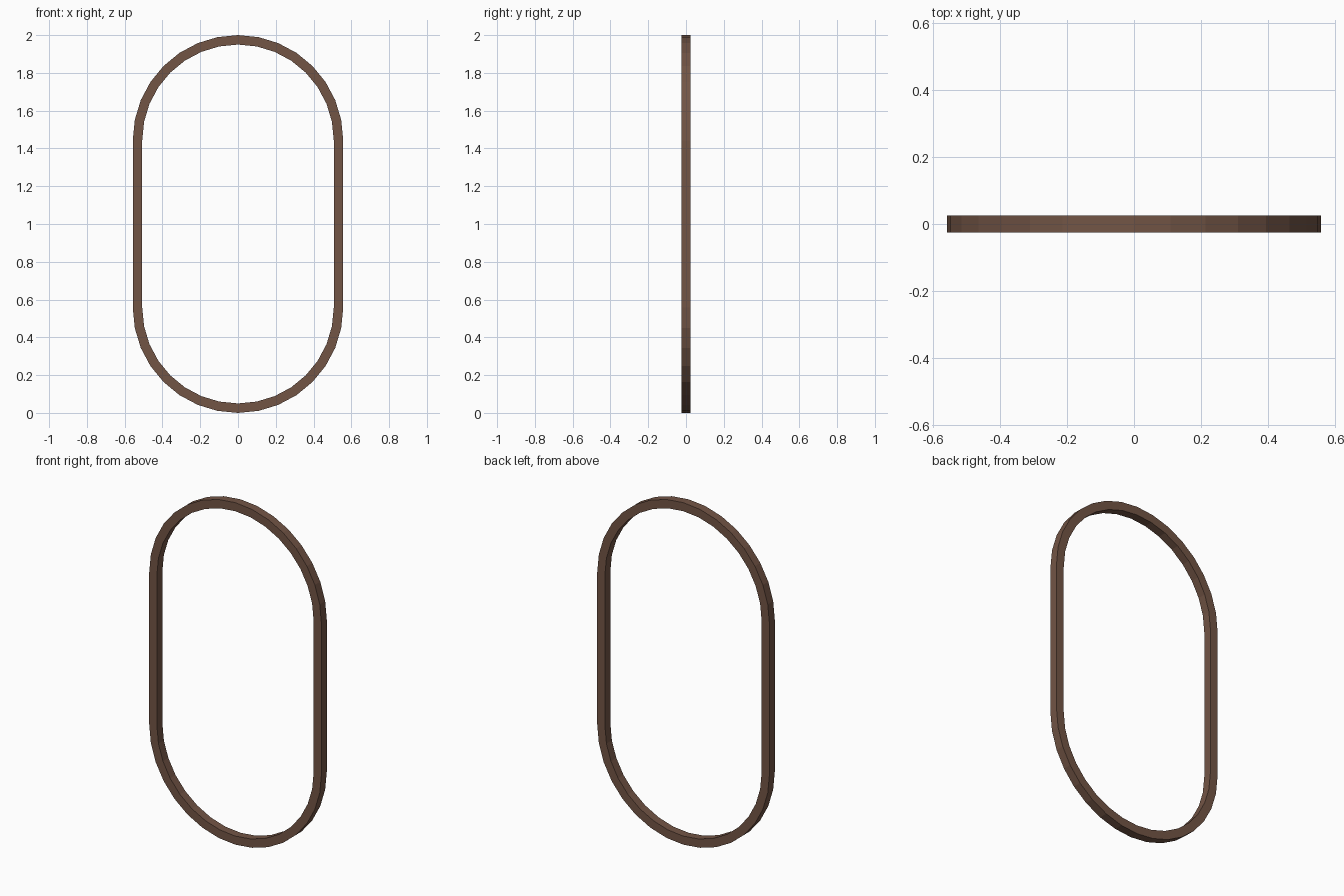
import bpy, bmesh, math

if "Cube" in bpy.data.objects:
    bpy.data.objects.remove(bpy.data.objects["Cube"])

R, BAR, H, DEPTH, SEG = 0.557, 0.05, 2.0, 0.05, 16


def stadium(r, y):
    """Points of a stadium outline with end radius r."""
    pts = []
    for start, zc in ((0, H - R), (math.pi, R)):
        for i in range(SEG + 1):
            a = start + math.pi * i / SEG
            pts.append((r * math.cos(a), y, zc + r * math.sin(a)))
    return pts


# Square-section oval frame: four outlines bridged around the bar
bm = bmesh.new()
corners = ((R, -DEPTH / 2), (R, DEPTH / 2), (R - BAR, DEPTH / 2), (R - BAR, -DEPTH / 2))
loops = [[bm.verts.new(p) for p in stadium(r, y)] for r, y in corners]
n = len(loops[0])
for k in range(4):
    a, b = loops[k], loops[(k + 1) % 4]
    for i in range(n):
        j = (i + 1) % n
        bm.faces.new((a[i], a[j], b[j], b[i]))
bmesh.ops.recalc_face_normals(bm, faces=bm.faces)
mesh = bpy.data.meshes.new("oval_frame")
bm.to_mesh(mesh)
bm.free()
frame = bpy.data.objects.new("oval_frame", mesh)
bpy.context.collection.objects.link(frame)

# Brown wood
mat = bpy.data.materials.new("brown_wood")
mat.diffuse_color = (0.17, 0.09, 0.06, 1)
mat.use_nodes = True
mat.node_tree.nodes["Principled BSDF"].inputs["Base Color"].default_value = mat.diffuse_color
mesh.materials.append(mat)
